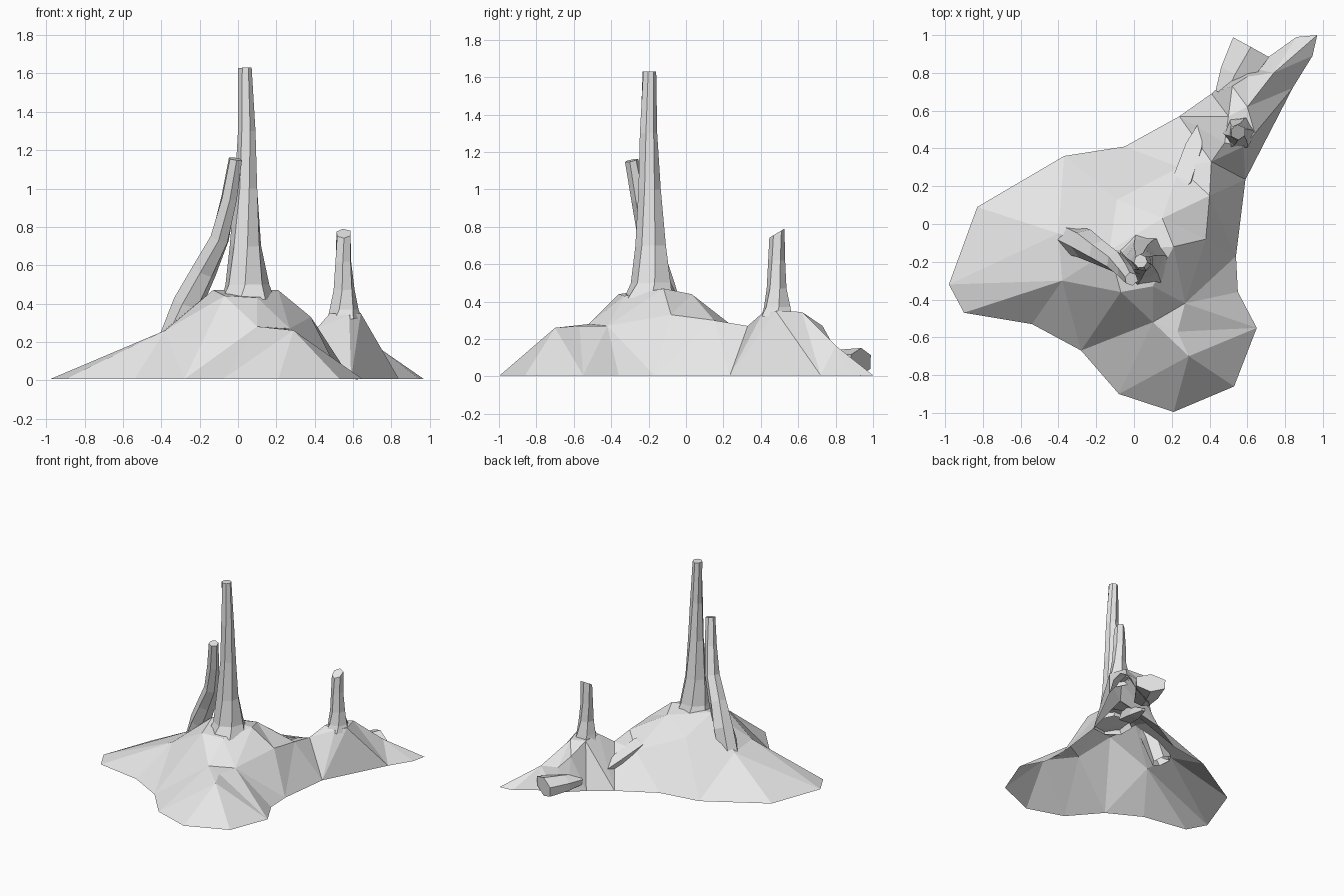
import bpy, bmesh, math, random
from mathutils import Vector
from mathutils.geometry import delaunay_2d_cdt

random.seed(4)
if "Cube" in bpy.data.objects:
    bpy.data.objects.remove(bpy.data.objects["Cube"])

stone = bpy.data.materials.new("pale_grey")
stone.use_nodes = True
stone.diffuse_color = (0.8, 0.8, 0.8, 1)
stone.node_tree.nodes["Principled BSDF"].inputs["Base Color"].default_value = (0.8, 0.8, 0.8, 1)


def finish(name, bm):
    mesh = bpy.data.meshes.new(name)
    bm.to_mesh(mesh)
    bm.free()
    mesh.materials.append(stone)
    obj = bpy.data.objects.new(name, mesh)
    bpy.context.scene.collection.objects.link(obj)
    return obj


def tube(name, path, sides, squash=1.0, twist=0.15, jitter=0.06, cap_tilt=0.0):
    """Faceted tube along (x, y, z, radius) stations, open at the base."""
    bm = bmesh.new()
    centres = [Vector(p[:3]) for p in path]
    rings = []
    for i, (c, p) in enumerate(zip(centres, path)):
        tangent = centres[min(i + 1, len(path) - 1)] - centres[max(i - 1, 0)]
        turn = Vector((0, 0, 1)).rotation_difference(tangent)
        ring = []
        for k in range(sides):
            a = math.tau * k / sides + twist * i
            r = p[3] * (1 + random.uniform(-jitter, jitter))
            off = turn @ Vector((r * math.cos(a), r * math.sin(a), 0))
            off.z *= squash
            if i == len(path) - 1:
                off.z += cap_tilt * off.y
            ring.append(bm.verts.new(c + off))
        rings.append(ring)
    for low, high in zip(rings, rings[1:]):
        for k in range(sides):
            n = (k + 1) % sides
            bm.faces.new((low[k], low[n], high[n], high[k]))
    bm.faces.new(rings[-1])
    return finish(name, bm)


# Ground mound: rim outline, then hill points, joined by triangulation
rim = [(-.98, -.32), (-.90, -.47), (-.54, -.53), (-.28, -.67), (-.08, -.90),
       (.21, -.995), (.53, -.86), (.65, -.55), (.55, -.36), (.54, -.17),
       (.59, .235), (.84, .72), (.945, .89), (.97, 1), (.86, .99), (.72, .89),
       (.60, .83), (.51, .78), (.41, .69), (.24, .57), (-.05, .41), (-.37, .36),
       (-.83, .09)]
hill = [(-.38, -.30, .26), (-.07, -.36, .44), (.10, -.52, .28), (.23, -.57, .27),
        (.29, -.70, .26), (.27, -.42, .27), (.10, -.33, .43), (.38, -.08, .33),
        (.21, -.12, .47), (.15, .03, .44), (-.09, .13, .36), (-.13, -.14, .47),
        (.41, .33, .27), (.40, .15, .30), (.24, .30, .23), (.66, .37, .26),
        (.48, .43, .35), (.58, .41, .34), (.64, .48, .35), (.60, .62, .345),
        (.50, .57, .34), (.52, .73, .27), (.60, .78, .18), (.74, .80, .165),
        (-.40, -.05, .25)]
points = [(x, y, .006) for x, y in rim] + hill
n = len(rim)
edges = [(i, (i + 1) % n) for i in range(n)]
# Ridge lines kept as creases
edges += [(1, n), (n, n + 1), (n + 1, n + 2), (n + 2, n + 3), (n + 3, n + 4),
          (n + 7, n + 13), (n + 13, n + 12), (10, n + 12), (11, n + 15), (13, n + 23)]
flat, _, tris, origin, _, _ = delaunay_2d_cdt(
    [Vector(p[:2]) for p in points], edges, [], 1, 1e-5)
bm = bmesh.new()
verts = [bm.verts.new((v.x, v.y, points[o[0]][2] if o else .2))
         for v, o in zip(flat, origin)]
for t in tris:
    bm.faces.new([verts[i] for i in t])
finish("ground_mound", bm)

# Standing trunks
tube("tall_trunk", [(.045, -.185, .42, .15), (.045, -.185, .50, .115),
                    (.043, -.19, .70, .084), (.045, -.195, 1.0, .06),
                    (.045, -.2, 1.3, .048), (.036, -.197, 1.63, .036)], 7)
tube("leaning_trunk", [(-.335, -.08, .21, .08), (-.26, -.105, .40, .08),
                       (-.18, -.15, .57, .068), (-.095, -.20, .74, .055),
                       (-.045, -.25, .95, .045), (-.015, -.29, 1.155, .036)], 6)
tube("short_trunk", [(.555, .485, .32, .09), (.555, .485, .37, .075),
                     (.555, .485, .47, .056), (.55, .485, .62, .047),
                     (.55, .485, .765, .042)], 6, cap_tilt=.6)

# Lying log at the back and a low root on the slope
tube("fallen_log", [(.49, .68, .08, .07), (.54, .79, .08, .10),
                    (.62, .935, .078, .125)], 6, squash=.6, twist=0, jitter=.02)
tube("surface_root", [(.20, .14, .28, .025), (.255, .22, .24, .07),
                      (.32, .40, .17, .06), (.36, .54, .12, .015)], 4, squash=.8)
